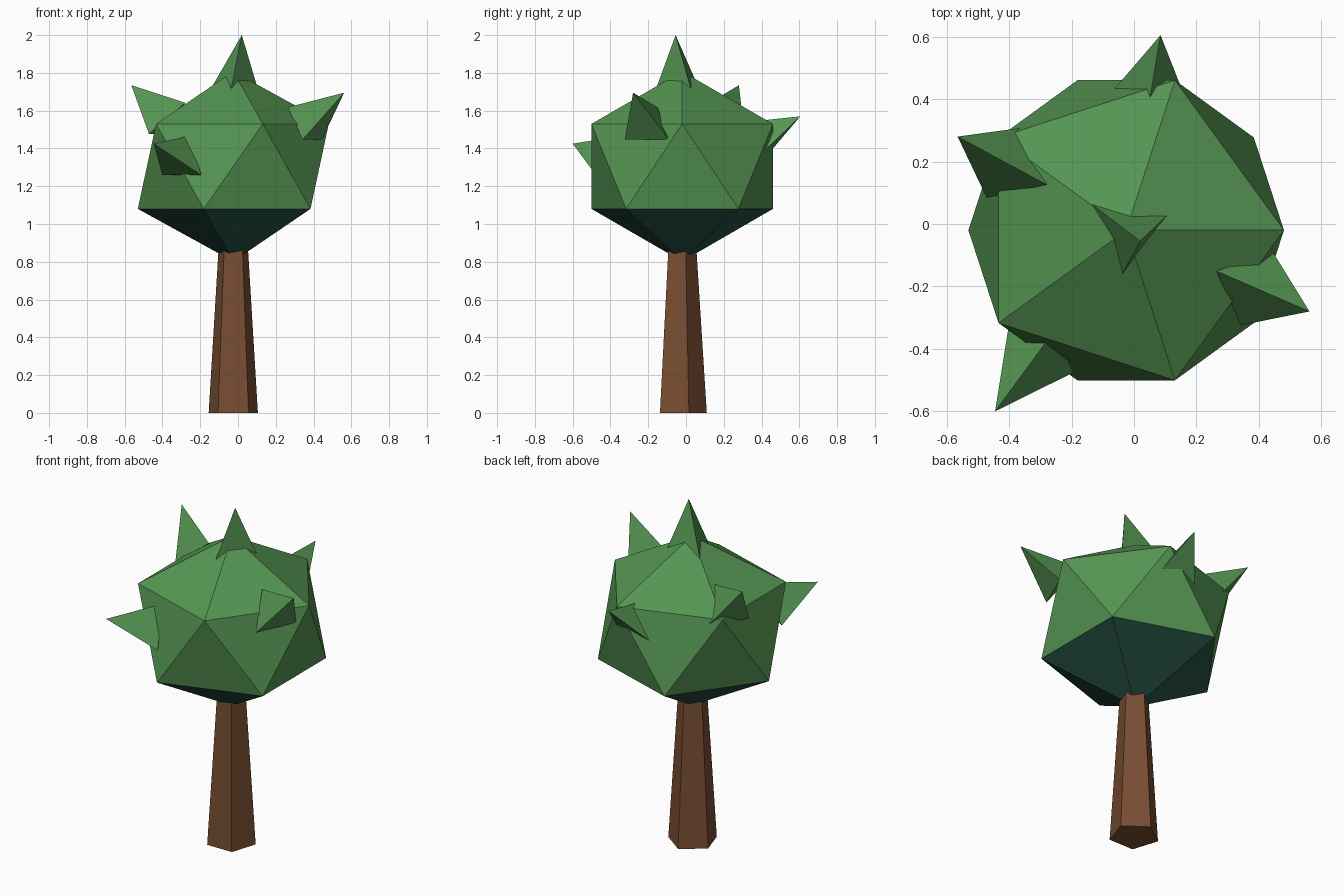
import bpy
from mathutils import Vector

cube = bpy.data.objects.get("Cube")
if cube:
    bpy.data.objects.remove(cube, do_unlink=True)


def make_material(name, rgb):
    mat = bpy.data.materials.new(name)
    mat.use_nodes = True
    mat.diffuse_color = (*rgb, 1)
    mat.node_tree.nodes["Principled BSDF"].inputs["Base Color"].default_value = (*rgb, 1)
    return mat


leaf_green = make_material("leaf green", (0.09, 0.30, 0.085))
shade_green = make_material("deep teal green", (0.02, 0.085, 0.06))
bark_brown = make_material("bark brown", (0.19, 0.075, 0.032))

# Tapered five-sided trunk, its top hidden in the crown
bpy.ops.mesh.primitive_cone_add(vertices=5, radius1=0.137, radius2=0.08,
                                depth=0.9, location=(-0.025, -0.027, 0.45))
trunk = bpy.context.object
trunk.name = "trunk"
trunk.data.materials.append(bark_brown)

# Faceted crown with a darker underside
bpy.ops.mesh.primitive_ico_sphere_add(subdivisions=1, radius=0.565,
                                      location=(-0.025, -0.02, 1.305))
crown = bpy.context.object
crown.name = "crown"
crown.scale.z = 0.89
crown.data.materials.append(leaf_green)
crown.data.materials.append(shade_green)
for face in crown.data.polygons:
    face.material_index = 1 if face.normal.z < -0.5 else 0


# Three-sided leaf spikes, one corner of each base turned upwards
def leaf_spike(name, tip, base, radius=0.148):
    axis = Vector(tip) - Vector(base)
    bpy.ops.mesh.primitive_cone_add(vertices=3, radius1=radius, radius2=0,
                                    depth=axis.length)
    spike = bpy.context.object
    spike.name = name
    spike.location = (Vector(tip) + Vector(base)) / 2
    spike.rotation_euler = axis.to_track_quat('Z', 'Y').to_euler()
    spike.data.materials.append(leaf_green)


leaf_spike("top_spike", (0.02, -0.055, 2.0), (-0.022, -0.023, 1.70))
leaf_spike("front_right_spike", (-0.445, -0.6, 1.425), (-0.283, -0.38, 1.328))
leaf_spike("front_left_spike", (0.562, -0.28, 1.695), (0.35, -0.188, 1.504))
leaf_spike("back_right_spike", (-0.565, 0.28, 1.735), (-0.367, 0.173, 1.532))
leaf_spike("back_spike", (0.085, 0.605, 1.57), (0.043, 0.356, 1.41))
